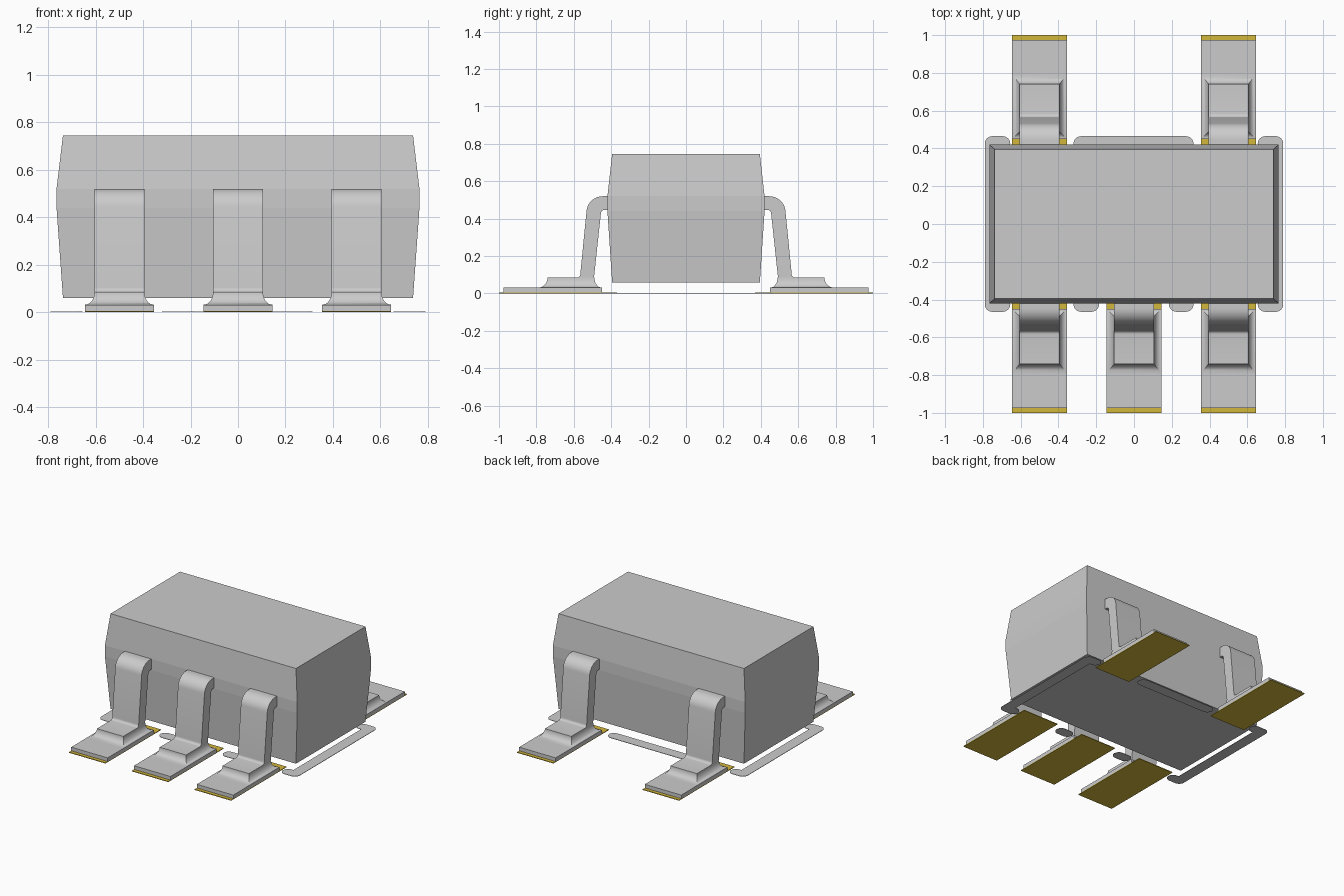
import bpy, bmesh, math

if "Cube" in bpy.data.objects:
    bpy.data.objects.remove(bpy.data.objects["Cube"], do_unlink=True)


def material(name, rgb):
    m = bpy.data.materials.new(name)
    m.use_nodes = True
    m.diffuse_color = (*rgb, 1)
    m.node_tree.nodes["Principled BSDF"].inputs["Base Color"].default_value = (*rgb, 1)
    return m


GREY = material("plain grey", (0.6, 0.6, 0.6))
GOLD = material("pad gold", (0.65, 0.475, 0.043))


def finish(name, bm, mat, smooth=None):
    bmesh.ops.recalc_face_normals(bm, faces=bm.faces)
    mesh = bpy.data.meshes.new(name)
    bm.to_mesh(mesh)
    bm.free()
    mesh.materials.append(mat)
    ob = bpy.data.objects.new(name, mesh)
    bpy.context.collection.objects.link(ob)
    if smooth:
        bpy.ops.object.select_all(action='DESELECT')
        ob.select_set(True)
        bpy.context.view_layer.objects.active = ob
        bpy.ops.object.shade_smooth_by_angle(angle=math.radians(smooth))
    return ob


def prism(name, pts, offset, mat, smooth=None):
    """Extrude a closed outline of 3D points by an offset."""
    bm = bmesh.new()
    face = bm.faces.new([bm.verts.new(p) for p in pts])
    ext = bmesh.ops.extrude_face_region(bm, geom=[face])
    verts = [v for v in ext["geom"] if isinstance(v, bmesh.types.BMVert)]
    bmesh.ops.translate(bm, verts=verts, vec=offset)
    return finish(name, bm, mat, smooth)


def stack(name, rings, mat, capped=True, smooth=None):
    """Join rectangular rings (x0, x1, y0, y1, z) into one skin."""
    bm = bmesh.new()
    loops = [[bm.verts.new(p) for p in ((x0, y0, z), (x1, y0, z), (x1, y1, z), (x0, y1, z))]
             for x0, x1, y0, y1, z in rings]
    for a, b in zip(loops, loops[1:]):
        for i in range(4):
            j = (i + 1) % 4
            bm.faces.new((a[i], a[j], b[j], b[i]))
    if capped:
        bm.faces.new(loops[0])
        bm.faces.new(loops[-1])
    return finish(name, bm, mat, smooth)


def box(name, x0, x1, y0, y1, z0, z1, mat):
    return stack(name, [(x0, x1, y0, y1, z0), (x0, x1, y0, y1, z1)], mat)


def arc(cx, cy, rx, ry, a0, a1, n):
    return [(cx + rx * math.cos(math.radians(a0 + (a1 - a0) * i / n)),
             cy + ry * math.sin(math.radians(a0 + (a1 - a0) * i / n))) for i in range(n + 1)]


# Moulded body, with a straight band around its widest part
stack("body", [(-x, x, -y, y, z) for x, y, z in
               ((0.738, 0.395, 0.06), (0.765, 0.42, 0.44),
                (0.765, 0.42, 0.52), (0.738, 0.395, 0.745))], GREY)

# Side profile of a bent lead: outward distance and height
PROFILE = ([(0.40, 0.52)]
           + arc(0.445, 0.435, 0.087, 0.085, 90, 5, 10)
           + [(0.565, 0.105)] + arc(0.583, 0.103, 0.018, 0.018, 190, 270, 4)
           + [(0.74, 0.085), (0.74, 0.02), (0.492, 0.02), (0.492, 0.085)]
           + arc(0.438, 0.428, 0.017, 0.018, 5, 90, 5)
           + [(0.40, 0.446)])


def pin(name, x, back):
    parts = [
        # Contact pad
        box(name + "_pad", -0.145, 0.145, -1.0, -0.37, 0.0, 0.005, GOLD),
        # Solder sheet with a concave fillet around the foot
        box(name + "_solder", -0.145, 0.145, -0.975, -0.45, 0.005, 0.031, GREY),
    ]
    rings = []
    for i in range(9):
        a = math.radians(90 * i / 8)
        d = 0.04 * (1 - math.sin(a))
        rings.append((-0.105 - d, 0.105 + d, -0.74 - 1.3 * d, -0.49 + d,
                      0.085 - 0.054 * math.cos(a)))
    parts.append(stack(name + "_solder_fillet", rings, GREY, capped=False, smooth=30))
    # Bent metal lead
    parts.append(prism(name + "_lead", [(-0.105, -y, z) for y, z in PROFILE],
                       (0.21, 0, 0), GREY, smooth=30))
    for ob in parts:
        ob.location.x = x
        if back:
            ob.rotation_euler.z = math.pi


for label, x in (("right", -0.5), ("middle", 0.0), ("left", 0.5)):
    pin("front_" + label, x, False)
for label, x in (("right", -0.5), ("left", 0.5)):
    pin("back_" + label, x, True)


# Printed outline marks on the board plane
R = 0.04


def mark(name, x0, x1, y):
    pts = (arc(x1 - R, y, R, R, -90, 90, 12) + arc(x0 + R, y, R, R, 90, 270, 12))
    prism(name, [(px, py, 0) for px, py in pts], (0, 0, 0.003), GREY)


mark("back_outline_mark", -0.32, 0.315, 0.425)
mark("front_right_outline_mark", -0.32, -0.185, -0.425)
mark("front_left_outline_mark", 0.185, 0.315, -0.425)

for label, s in (("left", 1), ("right", -1)):
    # Bracket with rounded outer corners and ends
    pts = (arc(0.695, -0.425, R, R, 90, 270, 12)
           + arc(0.75, -0.425, R, R, -90, 0, 6)
           + arc(0.75, 0.425, R, R, 0, 90, 6)
           + arc(0.695, 0.425, R, R, 90, 270, 12)
           + [(0.71, 0.385), (0.71, -0.385)])
    prism(label + "_outline_bracket", [(s * px, py, 0) for px, py in pts],
          (0, 0, 0.003), GREY)
